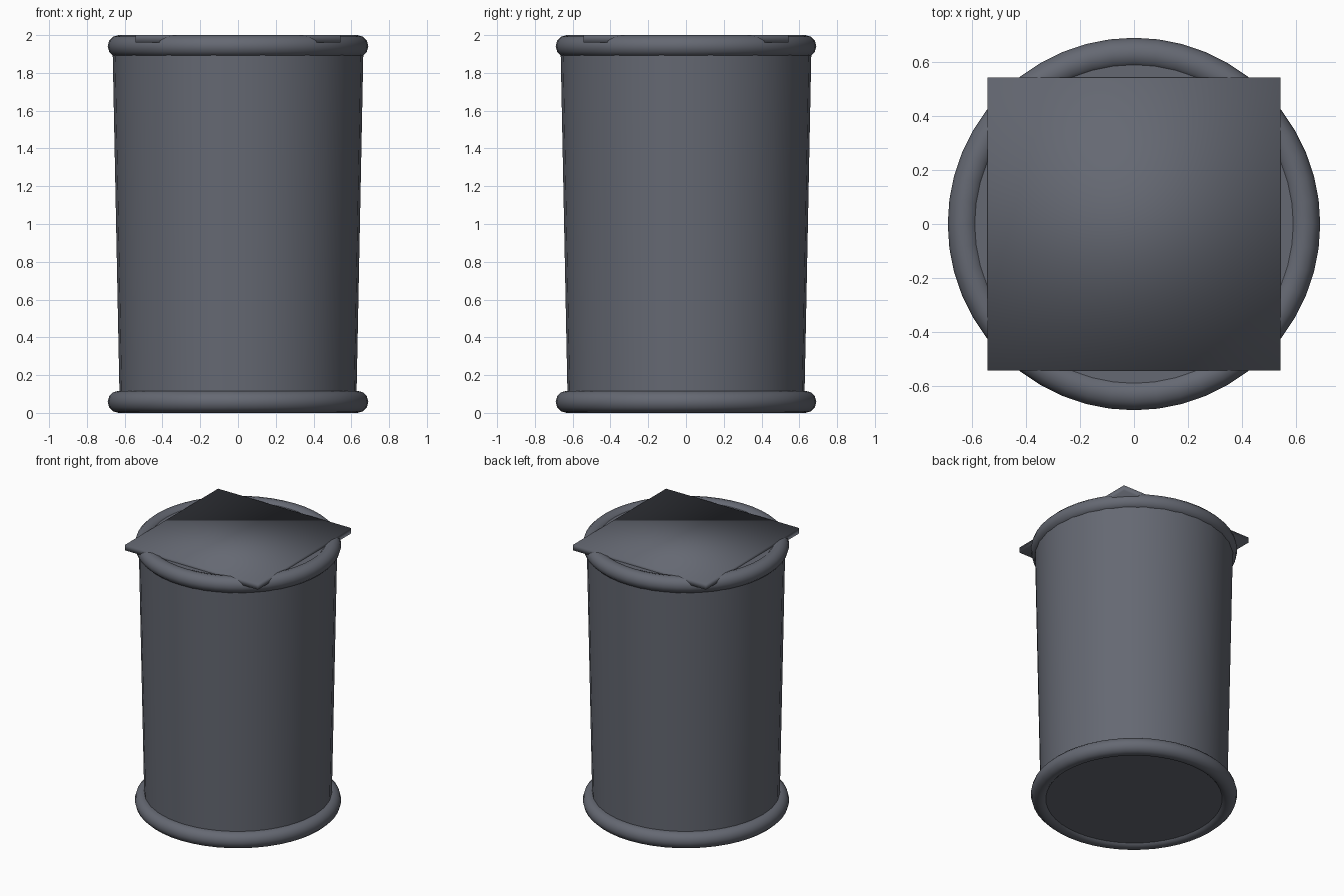
import bpy
import math

if "Cube" in bpy.data.objects:
    bpy.data.objects.remove(bpy.data.objects["Cube"])

steel = bpy.data.materials.new("dark grey steel")
steel.diffuse_color = (0.13, 0.14, 0.17, 1.0)
steel.use_nodes = True
steel.node_tree.nodes["Principled BSDF"].inputs["Base Color"].default_value = steel.diffuse_color


def finish(name, angle=40):
    """Name the active object, colour it and smooth its shading."""
    obj = bpy.context.object
    obj.name = name
    obj.data.materials.append(steel)
    bpy.ops.object.shade_smooth_by_angle(angle=math.radians(angle))
    return obj


# Slightly tapered barrel with closed ends
bottom, top = 0.02, 1.98
bpy.ops.mesh.primitive_cone_add(vertices=32, radius1=0.626, radius2=0.665,
                                depth=top - bottom,
                                location=(0, 0, (bottom + top) / 2))
finish("barrel")

# Rolled rings around the base and the mouth
tube = 0.0585
for name, z in (("base_ring", tube), ("top_ring", 2.0 - tube)):
    bpy.ops.mesh.primitive_torus_add(major_radius=0.69 - tube, minor_radius=tube,
                                     major_segments=48, minor_segments=12,
                                     location=(0, 0, z))
    finish(name, 60)

# Thin square lid plate, softly shaded across its corners
bpy.ops.mesh.primitive_cube_add(size=1, location=(0, 0, 1.98))
bpy.context.object.scale = (1.086, 1.086, 0.04)
bpy.ops.object.transform_apply(location=False, rotation=False, scale=True)
finish("lid_plate", 180)
